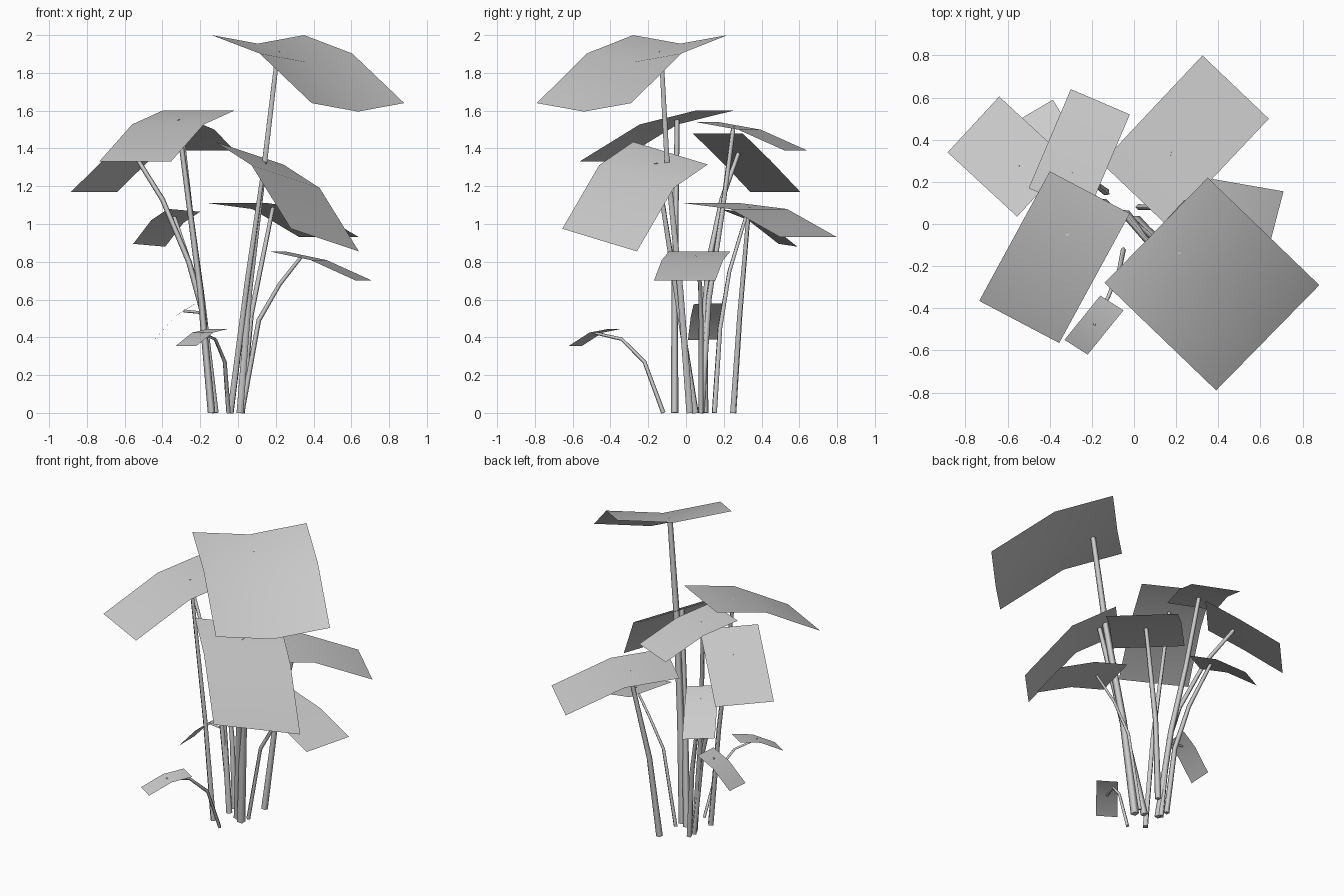
import bpy
import bmesh
from mathutils import Vector

cube = bpy.data.objects.get("Cube")
if cube:
    bpy.data.objects.remove(cube, do_unlink=True)


def make_material(name, colour):
    mat = bpy.data.materials.new(name)
    mat.use_nodes = True
    mat.diffuse_color = colour
    for node in mat.node_tree.nodes:
        if node.type == 'BSDF_PRINCIPLED':
            node.inputs["Base Color"].default_value = colour
    return mat


GREY = make_material("pale_grey", (0.6, 0.6, 0.6, 1))


def add_object(name, data):
    data.materials.append(GREY)
    obj = bpy.data.objects.new(name, data)
    bpy.context.scene.collection.objects.link(obj)
    return obj


def leaf_point(inner_a, inner_b, reach, sag, fold, across, along, middle=0.48):
    """Point on a drooping leaf: across its width and along its length."""
    point = inner_a.lerp(inner_b, across)
    if along < middle:
        drop = sag * along / middle
    else:
        drop = sag + (1 - sag) * (along - middle) / (1 - middle)
    point += Vector((reach.x * along, reach.y * along, reach.z * drop))
    point.z -= fold * (1 - abs(across * 2 - 1))
    return point


def make_leaf(name, shape):
    """Sheet two panels wide and two long, bent at the middle row."""
    bm = bmesh.new()
    rows = [[bm.verts.new(leaf_point(*shape, across, along))
             for across in (0, 0.5, 1)] for along in (0, 0.48, 1)]
    for near, far in zip(rows, rows[1:]):
        for i in range(2):
            face = bm.faces.new((near[i], near[i + 1], far[i + 1], far[i]))
            face.smooth = True
            face.normal_update()
            if face.normal.z < 0:
                face.normal_flip()
    mesh = bpy.data.meshes.new(name)
    bm.to_mesh(mesh)
    bm.free()
    add_object(name, mesh)


def make_stem(name, points, thickness):
    """Four-sided tube that thins towards the leaf."""
    curve = bpy.data.curves.new(name, 'CURVE')
    curve.dimensions = '3D'
    curve.bevel_depth = thickness
    curve.bevel_resolution = 0
    curve.use_fill_caps = True
    spline = curve.splines.new('POLY')
    spline.points.add(len(points) - 1)
    for i, (target, point) in enumerate(zip(spline.points, points)):
        target.co = (*point, 1)
        target.radius = 1 - 0.35 * i / (len(points) - 1)
    add_object(name, curve)


def make_frond(name, inner_a, inner_b, reach, stem,
               sag=0.27, fold=0.0, attach=0.28, thickness=0.02):
    """Leaf with its stem; the stem ends on the centre line of the leaf."""
    shape = (Vector(inner_a), Vector(inner_b), Vector(reach), sag, fold)
    make_leaf(name + "_leaf", shape)
    make_stem(name + "_stem", [*stem, leaf_point(*shape, 0.5, attach)], thickness)


# Tall fronds
make_frond("top", (-.14, -.28, 2), (.35, .22, 2), (.53, -.51, -.36),
           [(.01, .02, 0), (.06, -.03, .65), (.14, -.1, 1.32)],
           fold=.045, attach=.2, thickness=.025)
make_frond("front_left", (-.12, -.28, 1.435), (.24, .115, 1.315), (.4, -.375, -.46),
           [(-.04, .05, 0), (.05, -.06, .7)], attach=.2, thickness=.022)
make_frond("front_right", (-.4, .25, 1.6), (-.02, .05, 1.6), (-.335, -.615, -.27),
           [(-.14, -.06, 0), (-.2, -.06, .65)], attach=.32)
make_frond("back_right", (-.5, .17, 1.54), (-.22, .05, 1.54), (.2, .47, -.15),
           [(-.12, .08, 0), (-.19, .12, .6), (-.25, .19, 1.05)], attach=.3)
make_frond("far_right", (-.555, .035, 1.48), (-.31, .3, 1.48), (-.33, .305, -.31),
           [(-.13, .1, 0), (-.19, .1, .55), (-.26, .12, .8), (-.4, .19, 1.13)],
           sag=.46, attach=.36, thickness=.018)

# Middle fronds
make_frond("back_left", (-.155, .29, 1.11), (.16, -.01, 1.11), (.48, .51, -.18),
           [(.02, .25, 0), (.07, .285, .52)], sag=.17, attach=.38)
make_frond("back_middle", (-.37, .18, 1.08), (-.2, .28, 1.065), (-.185, .31, -.185),
           [(-.13, .15, 0), (-.17, .18, .45), (-.24, .23, .75)],
           sag=.32, thickness=.017)
make_frond("side_left", (.165, -.09, .855), (.25, .235, .855), (.46, -.08, -.155),
           [(.02, .08, 0), (.11, .08, .49), (.22, .075, .68)],
           sag=.3, thickness=.014)

# Low fronds
make_frond("low_front", (-.16, -.34, .445), (-.05, -.41, .445), (-.17, -.21, -.09),
           [(-.05, -.12, 0), (-.07, -.22, .27), (-.12, -.34, .39)],
           sag=.22, attach=.5, thickness=.012)
make_frond("low_right", (-.23, .04, .575), (-.225, .2, .58), (-.215, -.03, -.19),
           [(-.12, .09, 0), (-.16, .1, .35), (-.19, .11, .53)],
           sag=.34, thickness=.012)
